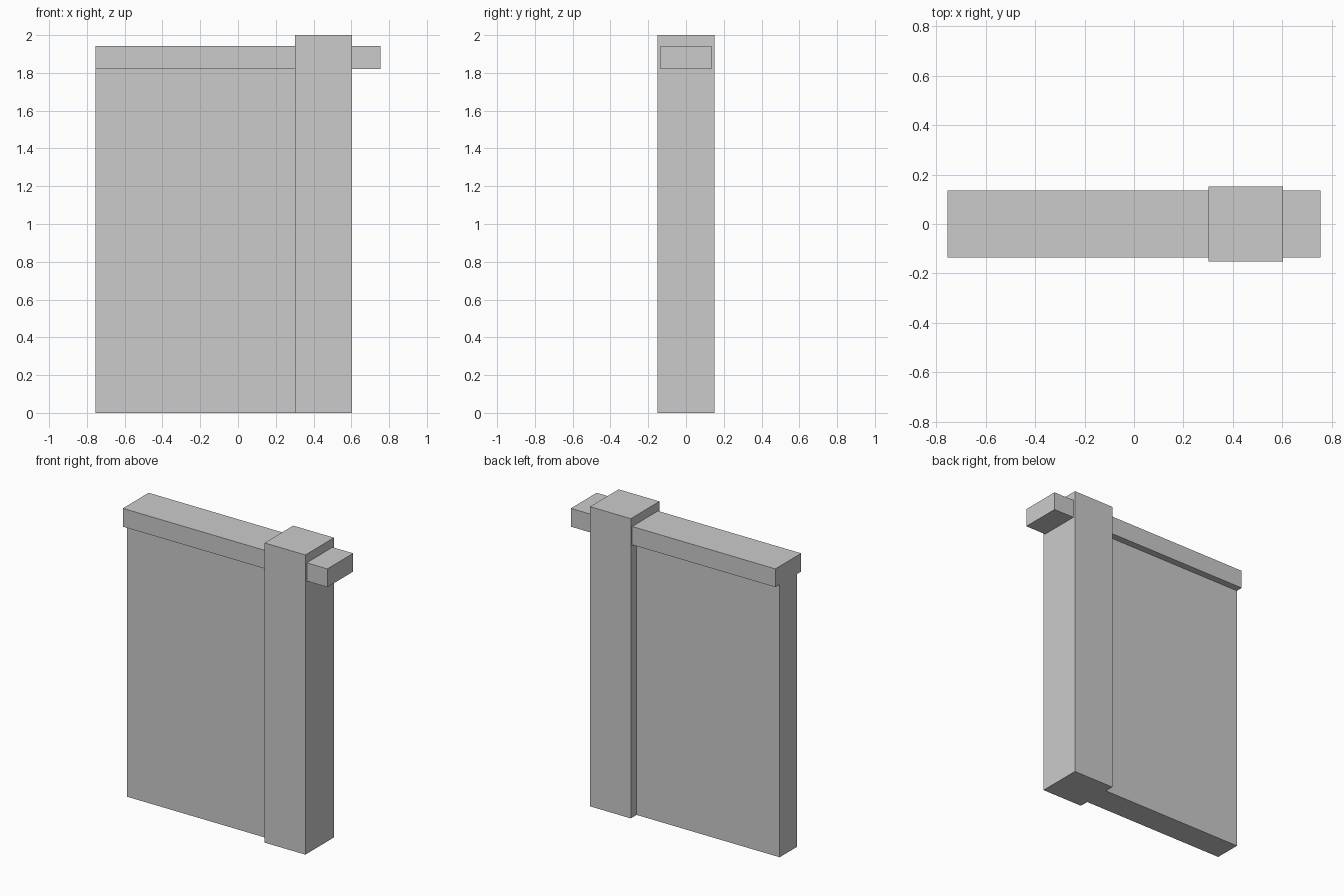
import bpy

if "Cube" in bpy.data.objects:
    bpy.data.objects.remove(bpy.data.objects["Cube"])


def box(name, lo, hi):
    """Axis-aligned box between two opposite corners."""
    centre = [(a + b) / 2 for a, b in zip(lo, hi)]
    bpy.ops.mesh.primitive_cube_add(size=1, location=centre)
    ob = bpy.context.object
    ob.name = name
    ob.scale = [b - a for a, b in zip(lo, hi)]
    bpy.ops.object.transform_apply(location=False, rotation=False, scale=True)
    return ob


# Thin wall slab running up to the post
box("wall_panel", (-0.755, -0.09, 0), (0.302, 0.09, 1.82))
# Square upright post, slightly taller than the wall
box("post", (0.302, -0.151, 0), (0.603, 0.151, 2.0))
# Top rail passing through the post and sticking out beyond it
box("top_rail", (-0.755, -0.136, 1.82), (0.755, 0.136, 1.942))
